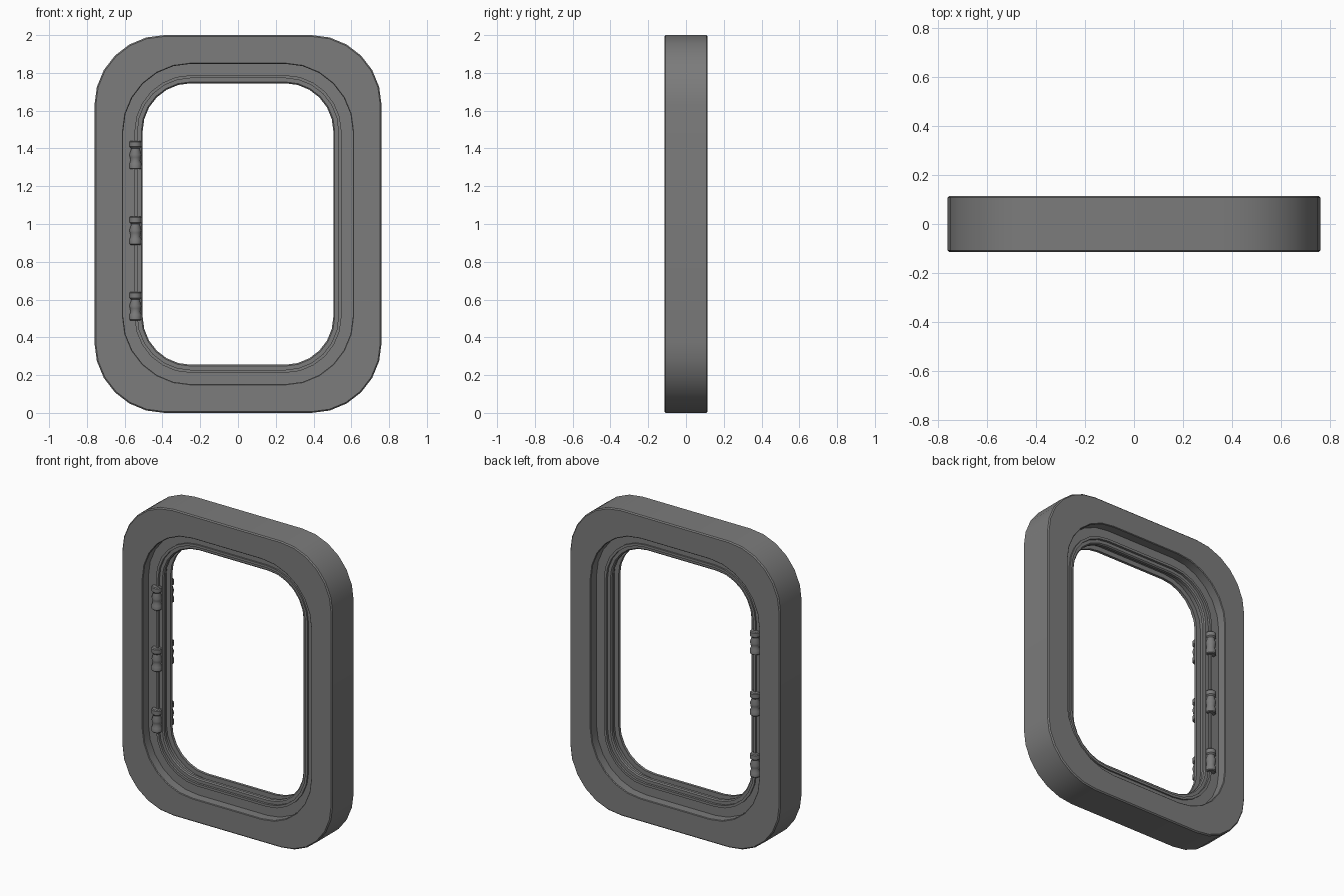
import bpy, bmesh, math

cube = bpy.data.objects.get("Cube")
if cube:
    bpy.data.objects.remove(cube, do_unlink=True)

grey = bpy.data.materials.new("dark grey")
grey.use_nodes = True
colour = (0.2, 0.2, 0.2, 1)
grey.diffuse_color = colour
grey.node_tree.nodes["Principled BSDF"].inputs["Base Color"].default_value = colour

HALF_W, HALF_H, CORNER, STEPS = 0.76, 1.0, 0.37, 6


def finish(name, bm, angle):
    bmesh.ops.recalc_face_normals(bm, faces=bm.faces)
    mesh = bpy.data.meshes.new(name)
    bm.to_mesh(mesh)
    bm.free()
    mesh.materials.append(grey)
    obj = bpy.data.objects.new(name, mesh)
    bpy.context.collection.objects.link(obj)
    bpy.ops.object.select_all(action='DESELECT')
    obj.select_set(True)
    bpy.context.view_layer.objects.active = obj
    bpy.ops.object.shade_smooth_by_angle(angle=math.radians(angle))
    return obj


def bridge(bm, a, b):
    n = len(a)
    for i in range(n):
        j = (i + 1) % n
        bm.faces.new((a[i], a[j], b[j], b[i]))


def rounded_ring(bm, inset, y):
    """Rounded rectangle drawn in from the outer edge by inset."""
    radius = CORNER - (inset if inset < 0.1 else inset - 0.14)
    w, h = HALF_W - inset - radius, HALF_H - inset - radius
    ring = []
    for k, (sx, sz) in enumerate(((1, 1), (-1, 1), (-1, -1), (1, -1))):
        for s in range(STEPS + 1):
            a = math.pi / 2 * (k + s / STEPS)
            ring.append(bm.verts.new((sx * w + radius * math.cos(a), y,
                                      1 + sz * h + radius * math.sin(a))))
    return ring


# Frame: stepped cross-section (inset, depth) swept round the opening
half = [(0, 0.108), (0.007, 0.115), (0.148, 0.115), (0.152, 0.111),
        (0.152, 0.055), (0.212, 0.055), (0.212, 0.065), (0.228, 0.065),
        (0.228, 0.05), (0.248, 0.05), (0.255, 0.043), (0.255, 0.025),
        (0.225, 0.025)]
section = [(i, -d) for i, d in half] + [(i, d) for i, d in reversed(half)]
bm = bmesh.new()
rings = [rounded_ring(bm, i, y) for i, y in section]
for a, b in zip(rings, rings[1:] + rings[:1]):
    bridge(bm, a, b)
finish("door_frame", bm, 35)

# Hinges: turned knuckles, three on each face of the left-hand jamb
profile = [(0.027, -0.075), (0.032, -0.07), (0.032, -0.045), (0.025, -0.03),
           (0.029, -0.012), (0.032, 0.002), (0.024, 0.028), (0.024, 0.036),
           (0.032, 0.044), (0.032, 0.07), (0.027, 0.075)]
for side, y in (("front", -0.06), ("back", 0.06)):
    for place, z in (("lower", 0.565), ("middle", 0.965), ("upper", 1.365)):
        bm = bmesh.new()
        loops = [[bm.verts.new((-0.543 + r * math.cos(a), y + r * math.sin(a), z + dz))
                  for a in (math.tau * k / 16 for k in range(16))]
                 for r, dz in profile]
        for a, b in zip(loops, loops[1:]):
            bridge(bm, a, b)
        bm.faces.new(loops[0])
        bm.faces.new(loops[-1])
        finish(f"{place}_{side}_hinge", bm, 40)
